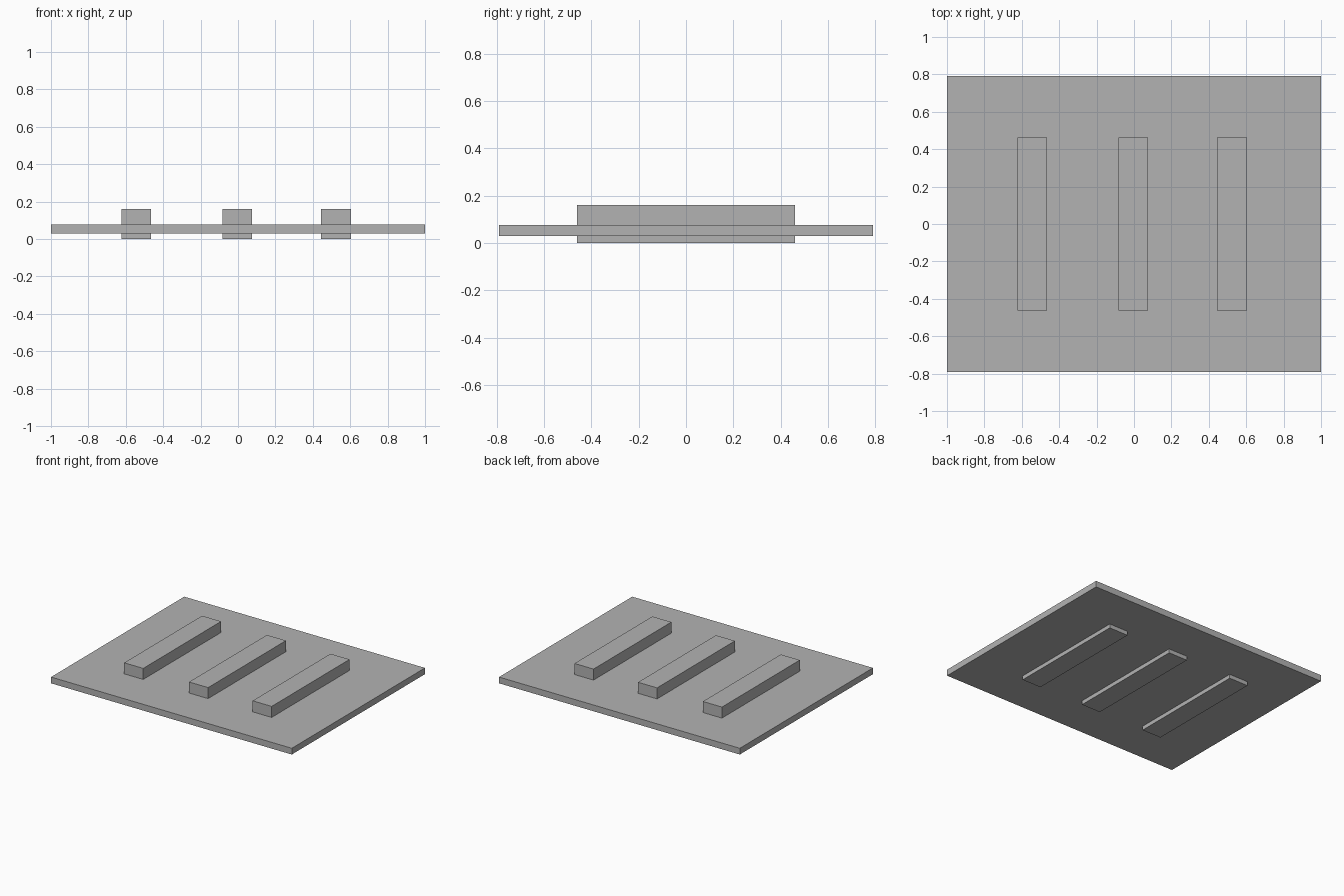
import bpy

# Remove the default cube
cube = bpy.data.objects.get("Cube")
if cube:
    bpy.data.objects.remove(cube, do_unlink=True)

# Single plain grey
grey = bpy.data.materials.new("plain_grey")
grey.use_nodes = True
colour = (0.45, 0.45, 0.45, 1)
grey.diffuse_color = colour
grey.node_tree.nodes["Principled BSDF"].inputs["Base Color"].default_value = colour


def box(name, x, size, bottom):
    """Box centred on y = 0, with its underside at the given height."""
    bpy.ops.mesh.primitive_cube_add(size=1, location=(x, 0, bottom + size[2] / 2))
    obj = bpy.context.object
    obj.name = name
    obj.scale = size
    bpy.ops.object.transform_apply(location=False, rotation=False, scale=True)
    obj.data.materials.append(grey)
    return obj


# Flat base plate
box("base_plate", 0, (2, 1.58, 0.047), 0.03)

# Three bars passing through the plate
for name, x in (("right_bar", -0.543), ("middle_bar", -0.004), ("left_bar", 0.524)):
    box(name, x, (0.158, 0.924, 0.16), 0)
